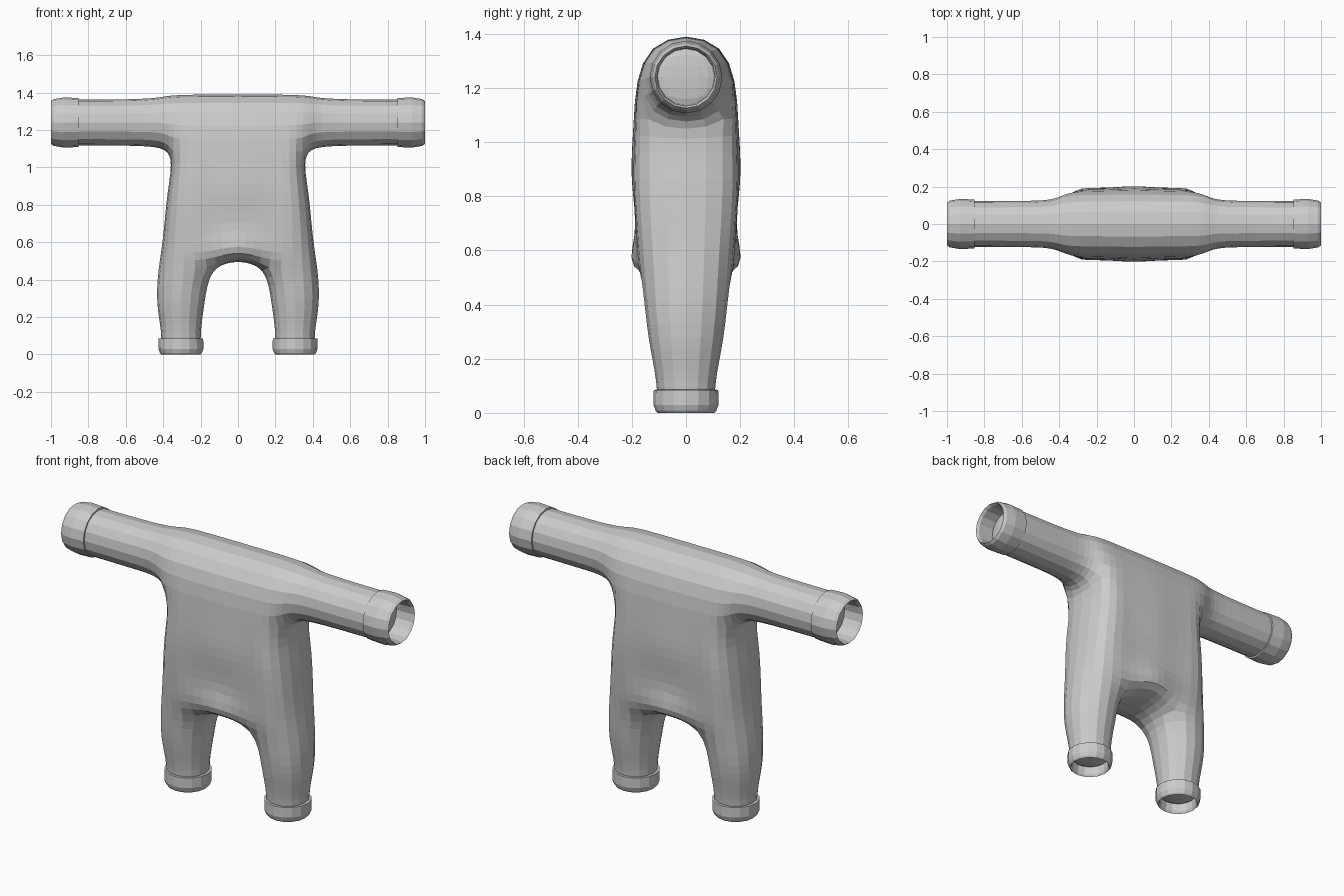
import bpy
import bmesh
from math import cos, sin, tau
from mathutils import Vector

cube = bpy.data.objects.get("Cube")
if cube:
    bpy.data.objects.remove(cube, do_unlink=True)

GREY = (0.6, 0.6, 0.6, 1.0)
cloth = bpy.data.materials.new("grey_cloth")
cloth.use_nodes = True
cloth.diffuse_color = GREY
cloth.node_tree.nodes["Principled BSDF"].inputs["Base Color"].default_value = GREY

ARM_Z = 1.24
LEG_X = 0.305


def add_object(name, bm):
    bmesh.ops.recalc_face_normals(bm, faces=bm.faces)
    mesh = bpy.data.meshes.new(name)
    bm.to_mesh(mesh)
    bm.free()
    mesh.materials.append(cloth)
    obj = bpy.data.objects.new(name, mesh)
    bpy.context.collection.objects.link(obj)
    return obj


# Front outline of the suit's left half: (x, z, half depth)
points = {
    "crotch": (0, 0.515, 0.155), "mid_hip": (0, 0.66, 0.190),
    "mid_waist": (0, 0.86, 0.200), "mid_chest": (0, 1.08, 0.193),
    "mid_top": (0, 1.345, 0.122),
    "groin": (0.165, 0.465, 0.135), "in_hip": (0.19, 0.64, 0.182),
    "in_waist": (0.19, 0.86, 0.193), "in_chest": (0.19, 1.08, 0.188),
    "in_top": (0.19, 1.345, 0.120),
    "thigh": (0.388, 0.46, 0.115), "out_hip": (0.372, 0.63, 0.125),
    "out_waist": (0.352, 0.86, 0.135), "armpit": (0.345, 1.085, 0.140),
    "shoulder": (0.352, 1.343, 0.115),
}

# Round limbs: corner points at 45 degrees on each ring
H = 0.707
for i, (x, r) in enumerate([(0.45, 0.135), (0.63, 0.127), (0.83, 0.126), (0.90, 0.095)]):
    points[f"arm_low{i}"] = (x, ARM_Z - H * r, H * r)
    points[f"arm_top{i}"] = (x, ARM_Z + H * r, H * r)
for i, (z, rx, ry) in enumerate([(0.28, 0.130, 0.142), (0.12, 0.110, 0.114), (0.05, 0.085, 0.085)]):
    points[f"leg_in{i}"] = (LEG_X - H * rx, z, H * ry)
    points[f"leg_out{i}"] = (LEG_X + H * rx, z, H * ry)

# Each limb or torso column is a ladder of quads between two rails
arm_low = ["armpit"] + [f"arm_low{i}" for i in range(4)]
arm_top = ["shoulder"] + [f"arm_top{i}" for i in range(4)]
leg_in = ["groin"] + [f"leg_in{i}" for i in range(3)]
leg_out = ["thigh"] + [f"leg_out{i}" for i in range(3)]
middle = ["crotch", "mid_hip", "mid_waist", "mid_chest", "mid_top"]
inner = ["groin", "in_hip", "in_waist", "in_chest", "in_top"]
outer = ["thigh", "out_hip", "out_waist", "armpit", "shoulder"]
ladders = [(middle, inner), (inner, outer), (arm_low, arm_top), (leg_in, leg_out)]


def build_cage():
    bm = bmesh.new()
    front, back = {}, {}
    for name, (x, z, d) in points.items():
        for side in ((1, -1) if x else (1,)):
            front[name, side] = bm.verts.new((side * x, -d, z))
            back[front[name, side]] = bm.verts.new((side * x, d, z))
    for side in (1, -1):
        for a, b in ladders:
            for i in range(len(a) - 1):
                names = (a[i], b[i], b[i + 1], a[i + 1])
                bm.faces.new([front.get((n, side)) or front[n, 1] for n in names])
    # Close the sides, then add the back
    rim = [e for e in bm.edges if len(e.link_faces) == 1]
    sheet = list(bm.faces)
    for e in rim:
        u, v = e.verts
        bm.faces.new((u, v, back[v], back[u]))
    for f in sheet:
        bm.faces.new([back[v] for v in reversed(f.verts)])
    return bm


def limit_point(v):
    """Where the smoothed surface passes for one cage corner."""
    n = len(v.link_edges)
    total = v.co * n * n
    near = {e.other_vert(v) for e in v.link_edges}
    for w in near:
        total = total + 4 * w.co
    for f in v.link_faces:
        for w in f.verts:
            if w != v and w not in near:
                total = total + w.co
    return total / (n * (n + 5))


# Swell the cage so that the smoothed surface runs through the points
bm = build_cage()
targets = {v: v.co.copy() for v in bm.verts}
for step in range(40):
    shifts = [(v, targets[v] - limit_point(v)) for v in bm.verts]
    for v, shift in shifts:
        v.co += 1.3 * shift
suit = add_object("suit_body", bm)
smooth = suit.modifiers.new("rounding", "SUBSURF")
smooth.levels = smooth.render_levels = 2
smooth.use_limit_surface = True


# Cuffs: open folded bands turned around the limb axis
def cuff(name, profile, place, sides=16):
    bm = bmesh.new()
    rings = []
    for t, r in profile:
        rings.append([bm.verts.new(place(t, r * cos(tau * k / sides), r * sin(tau * k / sides)))
                      for k in range(sides)])
    for a, b in zip(rings, rings[1:]):
        for k in range(sides):
            j = (k + 1) % sides
            bm.faces.new((a[k], a[j], b[j], b[k]))
    return add_object(name, bm)


wrist = [(0.852, 0.122), (0.853, 0.131), (0.93, 0.134), (0.985, 0.125),
         (1.0, 0.115), (0.985, 0.107), (0.87, 0.104)]
ankle = [(0.086, 0.105), (0.085, 0.119), (0.03, 0.120), (0.008, 0.112),
         (0.0, 0.105), (0.012, 0.098), (0.075, 0.095)]
for side, label in ((1, "left"), (-1, "right")):
    cuff(label + "_wrist_cuff", wrist, lambda t, u, v: Vector((side * t, u, ARM_Z + v)))
    cuff(label + "_ankle_cuff", ankle, lambda t, u, v: Vector((side * LEG_X + u, v, t)))
